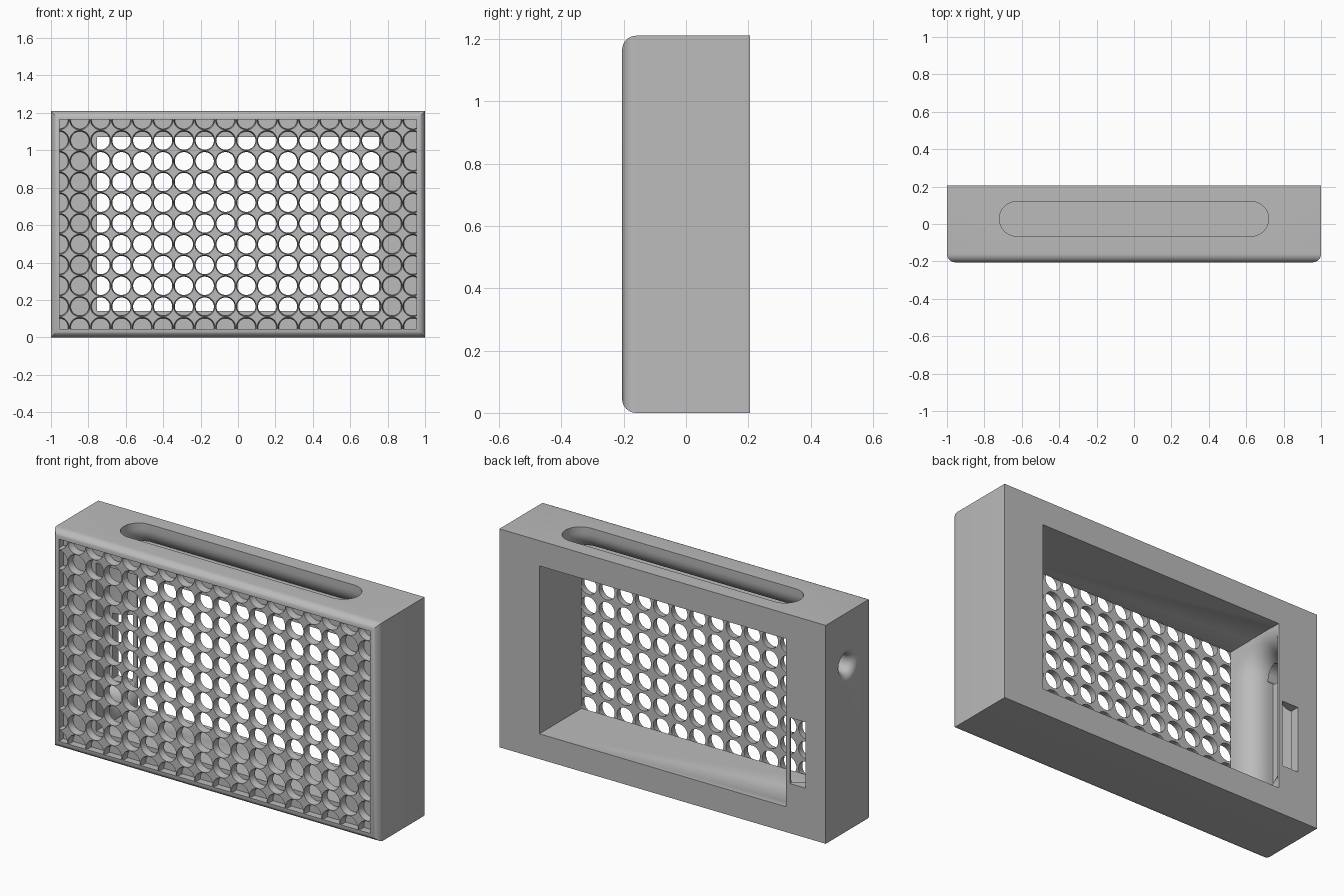
import bpy, bmesh
from math import sin, cos, pi, sqrt

if "Cube" in bpy.data.objects:
    bpy.data.objects.remove(bpy.data.objects["Cube"])

grey = bpy.data.materials.new("light_grey")
grey.use_nodes = True
grey.diffuse_color = (0.5, 0.5, 0.5, 1)
grey.node_tree.nodes["Principled BSDF"].inputs["Base Color"].default_value = (0.5, 0.5, 0.5, 1)

HEIGHT, FRONT, BACK = 1.21, -0.205, 0.205
MID = HEIGHT / 2
LIP = 0.045          # radius of the front edge and width of the frame
FLOOR = -0.165       # rear face of the grille


def loft(bm, rings, tube=False):
    """Skin a row of point rings; close the ends, or join last to first."""
    rows = [[bm.verts.new(p) for p in ring] for ring in rings]
    pairs = list(zip(rows, rows[1:])) + ([(rows[-1], rows[0])] if tube else [])
    n = len(rows[0])
    for a, b in pairs:
        for i in range(n):
            j = (i + 1) % n
            bm.faces.new((a[i], a[j], b[j], b[i]))
    if not tube:
        bm.faces.new(rows[0])
        bm.faces.new(rows[-1])


def finish(name, bm):
    bmesh.ops.recalc_face_normals(bm, faces=bm.faces)
    mesh = bpy.data.meshes.new(name)
    bm.to_mesh(mesh)
    bm.free()
    mesh.materials.append(grey)
    ob = bpy.data.objects.new(name, mesh)
    bpy.context.collection.objects.link(ob)
    return ob


def solid(name, rings, tube=False):
    bm = bmesh.new()
    loft(bm, rings, tube)
    return finish(name, bm)


def select(ob):
    bpy.ops.object.select_all(action='DESELECT')
    ob.select_set(True)
    bpy.context.view_layer.objects.active = ob


def cut(ob, cutter):
    cutter.hide_render = True
    mod = ob.modifiers.new("cut", 'BOOLEAN')
    mod.operation, mod.solver, mod.object = 'DIFFERENCE', 'EXACT', cutter
    select(ob)
    bpy.ops.object.modifier_apply(modifier=mod.name)
    bpy.data.objects.remove(cutter)


def rect(hx, hz, y):
    return [(sx * hx, y, MID + sz * hz) for sx, sz in ((-1, -1), (1, -1), (1, 1), (-1, 1))]


def stadium(half, r, steps=16):
    """Long-hole outline, long axis first."""
    pts = []
    for side in (1, -1):
        for i in range(steps + 1):
            a = -pi / 2 + pi * i / steps
            pts.append((side * (half + r * cos(a)), side * r * sin(a)))
    return pts


def flare(start, end, radius, steps=10):
    """Rounded-over rim: (depth, growth) from start, widest at end."""
    d = 1 if end > start else -1
    out = [(start, 0)]
    for i in range(steps + 1):
        h = radius * (1 - cos(pi / 2 * i / steps))
        grow = radius - sqrt(max(0, radius ** 2 - (radius - h) ** 2))
        out.append((end - d * h, grow))
    return out[:1] + out[:0:-1] + [(end + d * 0.002, radius)]


# Housing: rounded front edge, pocket for the grille, rear window
rings = [rect(1, MID, BACK)]
for i in range(9):
    a = pi / 2 * i / 8
    inset = LIP * (1 - cos(a))
    rings.append(rect(1 - inset, MID - inset, FRONT + LIP * (1 - sin(a))))
rings += [rect(1 - LIP, MID - LIP, FLOOR),
          rect(0.755, 0.465, FLOOR), rect(0.755, 0.465, BACK)]
housing = solid("housing", rings, tube=True)

# Long slot in the top, flared inside
cut(housing, solid("top_slot_cutter", [
    [(u, min(max(0.0275 + v, -0.162), 0.195), z) for u, v in stadium(0.6275, 0.0925 + g)]
    for z, g in flare(1.3, 1.075, 0.1)]))

# Flared long recess in the inner side wall
cut(housing, solid("side_recess_cutter", [
    [(x, min(0.07 + v, 0.195), MID + u) for u, v in stadium(0.282, 0.083 + g)]
    for x, g in flare(-0.9, -0.755, 0.12)]))

# Rear switch slot opening into the recess
cut(housing, solid("switch_slot_cutter", [
    [(x, y, z) for x, z in ((-0.877, 0.275), (-0.78, 0.275), (-0.78, 0.64), (-0.877, 0.64))]
    for y in (0.1, 0.3)]))

# Round socket in the outer side wall, with a rounded rim
cut(housing, solid("socket_cutter", [
    [(x, 0.015 + (0.05 + g) * cos(2 * pi * i / 32), 0.92 + (0.05 + g) * sin(2 * pi * i / 32))
     for i in range(32)]
    for x, g in flare(-0.87, -1.0, 0.045)]))

# Grille plate with countersunk holes running off its edges
grille = solid("grille", [rect(1 - LIP, MID - LIP, y) for y in (FRONT, FLOOR)])
bm = bmesh.new()
PITCH, SIDES = 0.1113, 24
for col in range(18):
    for row in range(11):
        cx, cz = -0.957 + PITCH * col, 0.0535 + 0.111 * row
        loft(bm, [[(cx + r * cos(2 * pi * (i + 0.5) / SIDES), y,
                    cz + r * sin(2 * pi * (i + 0.5) / SIDES)) for i in range(SIDES)]
                  for y, r in ((-0.22, 0.0545), (FRONT + 0.002, 0.0545),
                               (-0.185, 0.049), (-0.15, 0.049))])
cut(grille, finish("hole_cutter", bm))

for ob in (housing, grille):
    select(ob)
    bpy.ops.object.shade_smooth_by_angle(angle=0.6)
